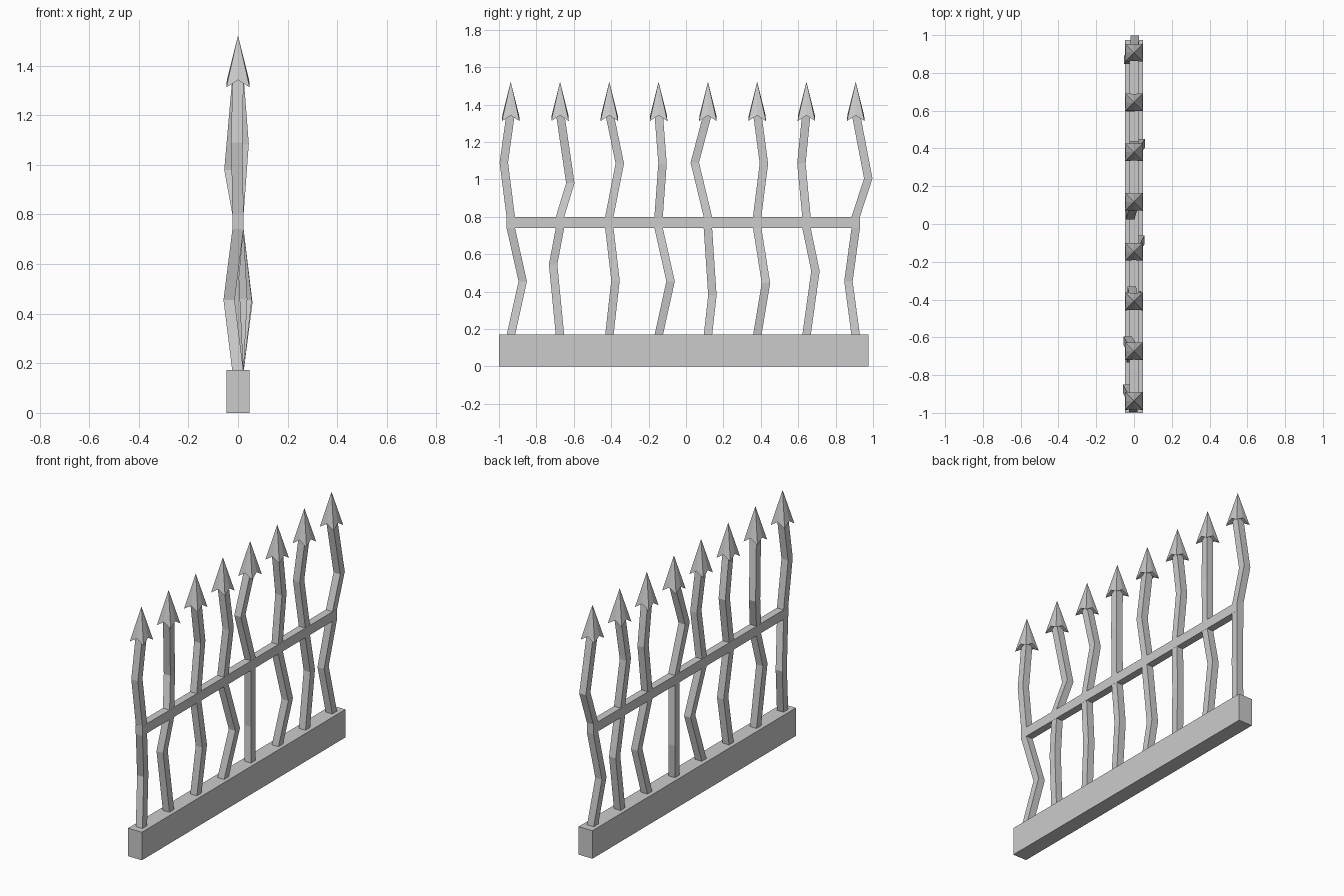
import bpy, bmesh

if "Cube" in bpy.data.objects:
    bpy.data.objects.remove(bpy.data.objects["Cube"])

def make_object(name, bm):
    bmesh.ops.recalc_face_normals(bm, faces=bm.faces)
    mesh = bpy.data.meshes.new(name)
    bm.to_mesh(mesh)
    bm.free()
    obj = bpy.data.objects.new(name, mesh)
    bpy.context.collection.objects.link(obj)
    return obj

def box(name, lo, hi):
    bm = bmesh.new()
    bmesh.ops.create_cube(bm, size=1)
    for v in bm.verts:
        v.co = [(a + b) / 2 + c * (b - a) for a, b, c in zip(lo, hi, v.co)]
    return make_object(name, bm)

def bent_bar(name, path, r):
    # square section carried along the bend points
    bm = bmesh.new()
    rings = [[bm.verts.new((x + sx * r, y + sy * r, z))
              for sx, sy in ((-1, -1), (1, -1), (1, 1), (-1, 1))] for x, y, z in path]
    for a, b in zip(rings, rings[1:]):
        for i in range(4):
            j = (i + 1) % 4
            bm.faces.new((a[i], a[j], b[j], b[i]))
    bm.faces.new(rings[0])
    bm.faces.new(rings[-1])
    return make_object(name, bm)

def spear_head(name, y):
    # pyramid with drooping corners and a notched underside
    bm = bmesh.new()
    c, m = 0.047, 0.045
    outline = [(-c, -c), (0, -m), (c, -c), (m, 0), (c, c), (0, m), (-c, c), (-m, 0)]
    ring = [bm.verts.new((px, y + py, 1.342 if i % 2 else 1.312))
            for i, (px, py) in enumerate(outline)]
    apex = bm.verts.new((0, y, 1.522))
    under = bm.verts.new((0, y, 1.35))
    for i in range(8):
        j = (i + 1) % 8
        bm.faces.new((ring[i], ring[j], apex))
        bm.faces.new((ring[j], ring[i], under))
    return make_object(name, bm)

# base plinth and cross rail
box("base", (-0.047, -1.0, 0), (0.047, 0.975, 0.172))
box("cross_rail", (-0.023, -0.96, 0.741), (0.023, 0.93, 0.8))

# bend offsets (x, y, height) below and above the rail for each bar
bends = [
    ((-.036, .064, .455), (-.005, -.037, 1.09)),
    ((-.018, -.037, .545), (-.033, .055, .98)),
    ((.015, .033, .46), (-.012, .056, 1.085)),
    ((.033, .064, .455), (.021, .021, 1.085)),
    ((-.017, .024, .38), (-.02, -.07, 1.09)),
    ((.036, .047, .445), (0, .036, 1.085)),
    ((0, .048, .51), (-.02, -.027, 1.085)),
    ((-.03, -.039, .455), (.005, .067, 1.005)),
]

# bars with their spear heads
for i, (low, high) in enumerate(bends):
    y = -0.937 + 0.2635 * i
    path = [(0, y, 0.165), (low[0], y + low[1], low[2]), (0, y, 0.741), (0, y, 0.8),
            (high[0], y + high[1], high[2]), (0, y, 1.355)]
    bent_bar(f"bar_{i + 1}", path, 0.0225)
    spear_head(f"spear_head_{i + 1}", y)
